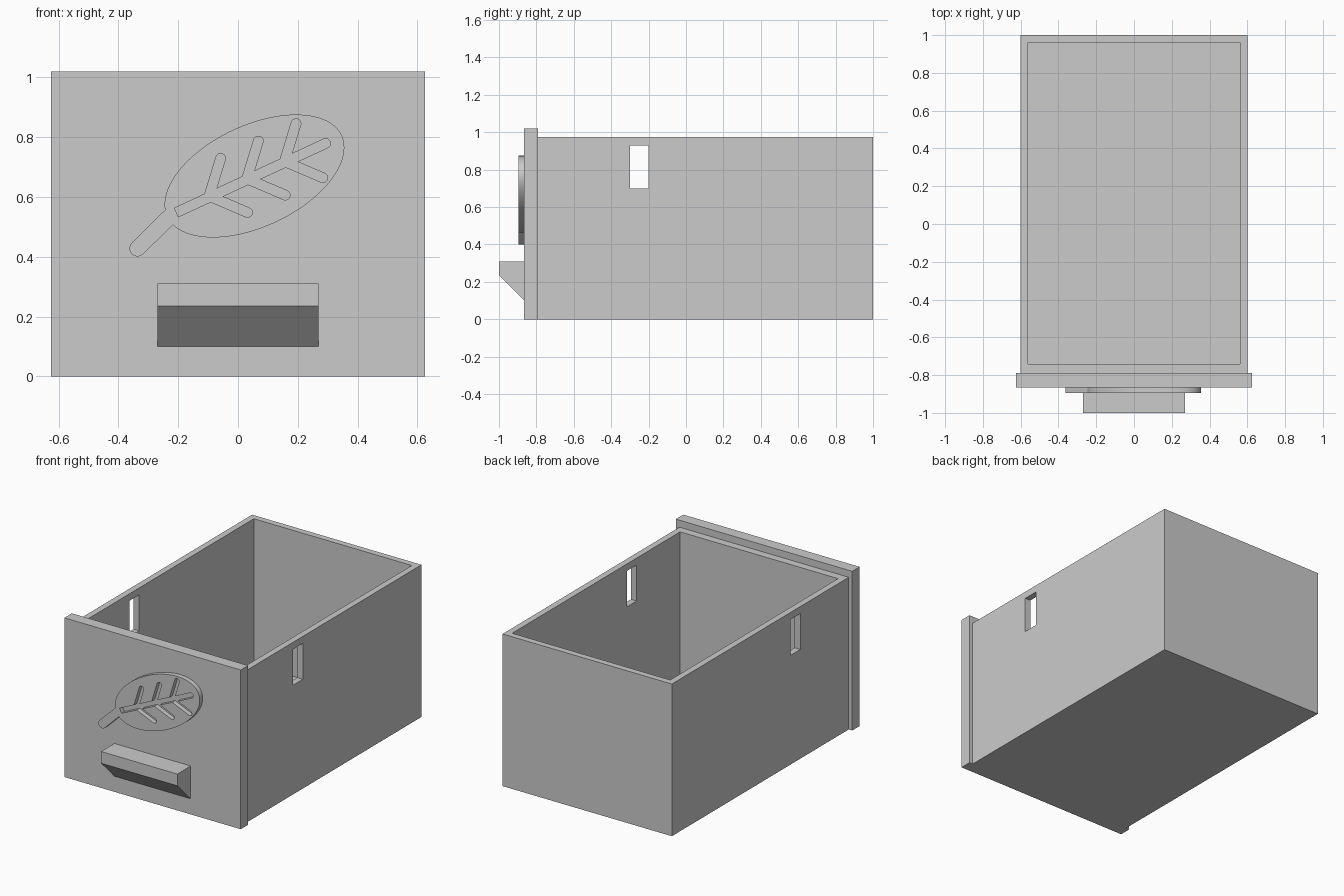
import bpy, bmesh
from math import cos, sin, pi, radians, atan2
from mathutils import Vector

if "Cube" in bpy.data.objects:
    bpy.data.objects.remove(bpy.data.objects["Cube"])

grey = bpy.data.materials.new("plain grey")
grey.use_nodes = True
grey.diffuse_color = (0.6, 0.6, 0.6, 1)
grey.node_tree.nodes["Principled BSDF"].inputs["Base Color"].default_value = grey.diffuse_color


def prism(name, ring, push):
    """Solid made by pushing a closed ring of points along a vector."""
    bm = bmesh.new()
    face = bm.faces.new([bm.verts.new(p) for p in ring])
    new = bmesh.ops.extrude_face_region(bm, geom=[face])["geom"]
    bmesh.ops.translate(bm, vec=Vector(push), verts=[v for v in new if isinstance(v, bmesh.types.BMVert)])
    bmesh.ops.recalc_face_normals(bm, faces=bm.faces)
    mesh = bpy.data.meshes.new(name)
    bm.to_mesh(mesh)
    bm.free()
    mesh.materials.append(grey)
    obj = bpy.data.objects.new(name, mesh)
    bpy.context.collection.objects.link(obj)
    return obj


def block(name, x, y, z):
    ring = [(x[0], y[0], z[0]), (x[1], y[0], z[0]), (x[1], y[1], z[0]), (x[0], y[1], z[0])]
    return prism(name, ring, (0, 0, z[1] - z[0]))


def limb(name, start, tip, r, y0, y1):
    """Bar in the x-z plane with a square start and a round tip."""
    a = atan2(tip[1] - start[1], tip[0] - start[0])
    side = (-sin(a) * r, cos(a) * r)
    ring = [(start[0] + side[0], y0, start[1] + side[1]), (start[0] - side[0], y0, start[1] - side[1])]
    for i in range(17):
        t = a - pi / 2 + pi * i / 16
        ring.append((tip[0] + r * cos(t), y0, tip[1] + r * sin(t)))
    return prism(name, ring, (0, y1 - y0, 0))


def combine(obj, tool, operation):
    """Bake a boolean into obj and discard the tool."""
    mod = obj.modifiers.new("combine", 'BOOLEAN')
    mod.object, mod.operation, mod.solver = tool, operation, 'EXACT'
    graph = bpy.context.evaluated_depsgraph_get()
    graph.update()
    baked = bpy.data.meshes.new_from_object(obj.evaluated_get(graph))
    obj.modifiers.clear()
    obj.data = baked
    bpy.data.objects.remove(tool)


# Open-topped drawer box with a slot through both side walls
box = block("drawer_box", (-0.6, 0.6), (-0.79, 1), (0, 0.975))
combine(box, block("cavity", (-0.56, 0.56), (-0.74, 0.96), (0.04, 1.1)), 'DIFFERENCE')
combine(box, block("slot", (-0.8, 0.8), (-0.3, -0.2), (0.7, 0.93)), 'DIFFERENCE')

# Front panel
block("front_panel", (-0.625, 0.625), (-0.865, -0.79), (0, 1.02))

# Wedge handle
profile = [(-0.865, 0.1), (-1, 0.235), (-1, 0.31), (-0.865, 0.31)]
prism("handle", [(-0.27, y, z) for y, z in profile], (0.54, 0, 0))

# Raised leaf blade and stem
tilt, back, front = radians(25), -0.86, -0.895
ring = []
for i in range(96):
    u, v = 0.322 * cos(2 * pi * i / 96), 0.17 * sin(2 * pi * i / 96)
    ring.append((0.055 + u * cos(tilt) - v * sin(tilt), front, 0.67 + u * sin(tilt) + v * cos(tilt)))
leaf = prism("leaf", ring, (0, back - front, 0))
combine(leaf, limb("stem", (-0.215, 0.547), (-0.336, 0.428), 0.027, front, back), 'UNION')

# Veins cut out of the leaf: the midrib, then three pairs of branches
veins = [((-0.206, 0.548), (0.293, 0.779))]
for i in range(3):
    dx, dz = 0.126 * i, 0.058 * i
    veins.append(((-0.098 + dx, 0.598 + dz), (-0.058 + dx, 0.729 + dz)))
    veins.append(((-0.085 + dx, 0.598 + dz), (0.032 + dx, 0.548 + dz)))
for start, tip in veins:
    combine(leaf, limb("vein", start, tip, 0.016, -0.95, -0.8), 'DIFFERENCE')

# Smooth the curved rim of the leaf
bpy.ops.object.select_all(action='DESELECT')
leaf.select_set(True)
bpy.context.view_layer.objects.active = leaf
bpy.ops.object.shade_smooth_by_angle(angle=radians(30))
